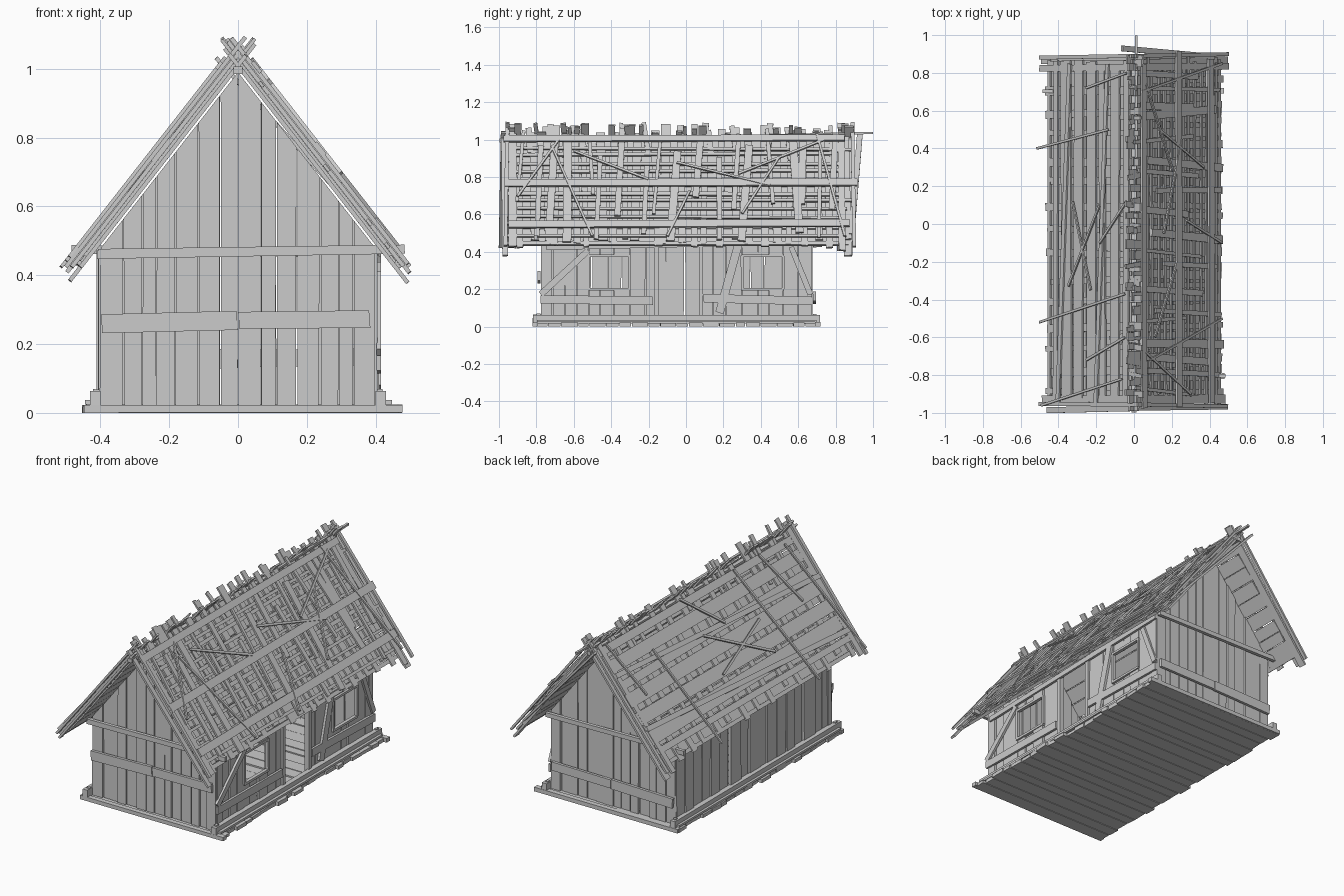
import bpy, bmesh, random
from mathutils import Vector as V

if "Cube" in bpy.data.objects:
    bpy.data.objects.remove(bpy.data.objects["Cube"])

random.seed(7)
R = random.uniform
SLOPE = 1.28                      # roof pitch, ridge underside at z = 1
Y0, Y1, WX = -0.77, 0.67, 0.385   # wall positions


def finish(name, bm):
    bmesh.ops.recalc_face_normals(bm, faces=bm.faces)
    me = bpy.data.meshes.new(name)
    bm.to_mesh(me)
    bm.free()
    bpy.context.collection.objects.link(bpy.data.objects.new(name, me))


def prism(bm, pts, off):
    a = [bm.verts.new(p) for p in pts]
    b = [bm.verts.new(V(p) + V(off)) for p in pts]
    n = len(a)
    bm.faces.new(a)
    bm.faces.new(b[::-1])
    for i in range(n):
        bm.faces.new((a[i], a[(i + 1) % n], b[(i + 1) % n], b[i]))


def plank(bm, a, b, w, t, n, j=0.12):
    """Rough board from a to b, width w, thickness t along normal n."""
    a, b = V(a), V(b)
    d = (b - a).normalized()
    s = d.cross(V(n)).normalized()
    up = s.cross(d)
    k = min(w * 0.15, 0.006)
    def c(p, q, sg):
        return p + s * sg * w / 2 * (1 + R(-j, j)) + d * q * R(0, k)
    prism(bm, [c(a, 1, -1), c(a, 1, 1), c(b, -1, 1), c(b, -1, -1)], up * t)


def splits(a, b, n):
    xs = [a + (b - a) * (i + (R(-.2, .2) if 0 < i < n else 0)) / n for i in range(n + 1)]
    return list(zip(xs, xs[1:]))


# Floor boards running across
bm = bmesh.new()
for a, b in splits(-0.81, 0.71, 20):
    plank(bm, (-0.435 - R(0, .02), (a + b) / 2, 0.0), (0.44 + R(0, .03), (a + b) / 2, 0.0),
          b - a - 0.004, R(.016, .024), (0, 0, 1), 0.02)
finish("floor_boards", bm)

# Sills around the base
bm = bmesh.new()
for s in (1, -1):
    plank(bm, (s * .40, -.82, .04), (s * .40, .72, .04), .045, .03, (s, 0, 0))
    plank(bm, (s * .425, -.80, .025), (s * .425, .70, .025), .04, .012, (0, 0, 1))
for y, s in ((Y0, -1), (Y1, 1)):
    plank(bm, (-.45, y + s * .02, .012), (.48, y + s * .02, .012), .022, .03, (0, s, 0))
finish("sill_beams", bm)

# Gable walls of upright boards cut to the roof pitch
for name, y, s in (("front_wall", Y0, -1), ("back_wall", Y1, 1)):
    bm = bmesh.new()
    for h in (-1, 1):
        for a, b in splits(0, .40, 7):
            a, b = a + .0015, b - .0015
            l = R(-.004, .004)
            o = y + R(-.006, .006)
            prism(bm, [(h * a, o, .02), (h * (b + l), o, .02), (h * b, o, .99 - SLOPE * b),
                       (h * a, o, .99 - SLOPE * a)], (0, -s * .015, 0))
    finish(name, bm)
    bm = bmesh.new()
    n = (0, s, 0)
    q = y + s * .008
    plank(bm, (s * .41, q + s * .015, .462), (-s * .485, q + s * .015, .475), .026, .02, n)
    z = .26 if s < 0 else .15
    plank(bm, (-.40, q, z), (0, q, z + .008), .055, .016, n, .05)
    plank(bm, (0, q, z + .008), (.385, q, z + .012), .05, .016, n, .05)
    for h in (-1, 1):
        plank(bm, (h * .415, q, .02), (h * .412, q, .07), .018, .02, n)
    finish(name + "_rails", bm)

# Left wall
bm = bmesh.new()
for a, b in splits(Y0, Y1, 17):
    x = -WX + R(-.01, .006)
    plank(bm, (x, (a + b) / 2 + R(-.004, .004), .02), (x, (a + b) / 2, .475), b - a - .004, .016, (-1, 0, 0), .04)
finish("left_wall", bm)

# Right wall with two windows and a doorway
bm = bmesh.new()
for a, b, n, window in ((Y0, -.52, 4, 0), (-.52, -.30, 3, 1), (-.30, -.16, 2, 0),
                        (.08, .30, 3, 0), (.30, .52, 3, 1), (.52, Y1, 2, 0)):
    for p, q in splits(a, b, n):
        x, m = WX + R(-.008, .006), (p + q) / 2
        for z0, z1 in (((.02, .20), (.38, .475)) if window else ((.02, .475),)):
            plank(bm, (x, m, z0), (x, m, z1), q - p - .003, .015, (1, 0, 0), .03)
finish("right_wall", bm)

bm = bmesh.new()
for c in (-.41, .41):
    for z in (.20, .38):
        plank(bm, (WX + .005, c - .115, z), (WX + .005, c + .115, z), .014, .02, (1, 0, 0))
    for d in (-.11, .11):
        plank(bm, (WX + .005, c + d, .20), (WX + .005, c + d, .38), .014, .02, (1, 0, 0))
finish("window_frames", bm)

bm = bmesh.new()
for y in (-.16, .08):
    plank(bm, (WX - .005, y, .02), (WX - .005, y, .46), .022, .03, (1, 0, 0))
finish("door_posts", bm)

bm = bmesh.new()
X, n = WX + .017, (1, 0, 0)
for a, b, w in (((-.78, .145), (-.175, .14), .045), ((.09, .15), (.68, .14), .045),
                ((-.78, .17), (-.52, .41), .035), ((.18, .07), (.28, .44), .045),
                ((.665, .17), (.56, .43), .03), ((-.75, .425), (.0, .44), .03),
                ((-.02, .44), (.68, .455), .03)):
    plank(bm, (X, *a), (X, *b), w, .014, n)
finish("right_wall_braces", bm)

# Corner posts and interior tie beams
bm = bmesh.new()
for s in (1, -1):
    for y in (Y0 + .02, Y1 - .02):
        plank(bm, (s * (WX - .01), y, .02), (s * (WX - .01), y, .48), .035, .03, (s, 0, 0))
finish("corner_posts", bm)


# Roof helpers: point on the slope (f = 0 eave .. 1 ridge, h = height above underside)
def rp(side, f, y, h):
    return V((side * (.475 * (1 - f) + .788 * h), y, 1 - SLOPE * .475 * (1 - f) + .616 * h))


def rplank(bm, side, f0, y0, f1, y1, h, w, t=.01, j=.12):
    plank(bm, rp(side, f0, y0, h), rp(side, f1, y1, h), w, t, V((side * .788, 0, .616)), j)


for side, name in ((1, "right"), (-1, "left")):
    # Base boards along the length
    bm = bmesh.new()
    for a, b in splits(.09, .99, 9):
        rplank(bm, side, (a + b) / 2, -.94 + R(0, .03), (a + b) / 2, .84 + R(0, .03), 0,
               (b - a) * .77 - .004, .008, .03)
    finish(name + "_roof_base", bm)

    # Rafters poking out at the eaves and ridge
    bm = bmesh.new()
    N = 25 if side > 0 else 15
    for i in range(N):
        y = -.90 + 1.74 * i / (N - 1) + R(-.015, .015)
        rplank(bm, side, R(.03, .11), y + R(-.02, .02), R(1.04, 1.13), y, .009 + R(0, .004), R(.03, .05), .01)
    for k in range(11):
        y = R(-.9, .84)
        rplank(bm, side, R(.75, .9), y + R(-.03, .03), R(1.06, 1.13), y, .014, R(.018, .035))
    finish(name + "_rafters", bm)

    # Verge sticks at both ends
    bm = bmesh.new()
    for y, h, w in ((-.975, .0, .03), (-.93, .02, .045), (-.955, .034, .02),
                    (.87, .0, .045), (.83, .022, .035), (.89, .034, .02)):
        rplank(bm, side, R(-.04, .05), y + R(-.01, .01), R(1.06, 1.12), y, h, w, .012)
    finish(name + "_verge_sticks", bm)

# Right roof: dense woven battens and a second layer of sticks
bm = bmesh.new()
for f in (.13, .24, .30, .37, .44, .50, .63, .69, .76, .84, .90):
    rplank(bm, 1, f, R(-.97, -.9), f + R(-.02, .02), R(.8, .9), .021, R(.014, .026), .009)
for f, w, a, b in ((.21, .045, -.95, .88), (.57, .045, -.97, .92), (.96, .04, -.98, .85)):
    rplank(bm, 1, f, a, f + .01, b, .040, w, .011)
finish("right_roof_battens", bm)

bm = bmesh.new()
for i in range(19):
    y = -.90 + 1.72 * i / 18 + R(-.04, .04)
    a, b = (R(.05, .15), R(.7, 1.0)) if i % 2 else (R(.2, .5), R(.95, 1.08))
    rplank(bm, 1, a, y + R(-.04, .04), b, y, .030, R(.018, .045), .01)
finish("right_roof_sticks", bm)

# Left roof: long overlapping boards with gaps showing the rafters
bm = bmesh.new()
for f, w in ((.17, .035), (.30, .085), (.43, .075), (.58, .08), (.70, .05), (.83, .07), (.95, .045)):
    rplank(bm, -1, f, R(-.96, -.92), f + R(-.02, .02), R(.82, .88), .021 + R(0, .004), w, .01, .06)
for f in (.22, .64):
    rplank(bm, -1, f, -.95, f + .13, .85, .036, .03, .009)
finish("left_roof_boards", bm)

# Loose twigs lying over both slopes (side, f0, y0, f1, y1)
bm = bmesh.new()
for s, a, y0, b, y1 in ((-1, .0, .40, .8, .50), (-1, .03, -.52, .98, -.37), (-1, .55, -.72, .98, -.60),
                        (-1, .35, -.33, .70, .10), (-1, .60, -.35, .40, .12), (-1, .55, .72, 1.0, .80),
                        (-1, .05, -.96, .95, -.82), (-1, .7, -.1, 1.0, .12),
                        (1, .1, -.50, .9, -.72), (1, .45, -.9, .95, -.68), (1, .65, .28, .95, .74),
                        (1, .75, -.05, .55, .45), (1, .1, .85, 1.0, .70), (1, .3, .3, .8, .50),
                        (1, .85, -.6, .6, -.2), (1, .1, -.1, .5, .02)):
    rplank(bm, s, a, y0, b, y1, .046, .013, .009)
finish("roof_twigs", bm)

# Ridge poles and end ties
bm = bmesh.new()
plank(bm, (0, -1.0, .985), (.0, .90, .99), .025, .022, (0, 0, 1))
plank(bm, (.012, .35, 1.015), (.012, 1.0, 1.03), .013, .012, (0, 0, 1))
plank(bm, (-.07, .93, 1.03), (.42, .885, .49), .03, .012, (.788, 0, .616))
for s in (1, -1):
    plank(bm, (s * .44, -.96, .44), (s * .44, .87, .44), .022, .016, (s * .788, 0, .616))
finish("ridge_and_eave_poles", bm)
